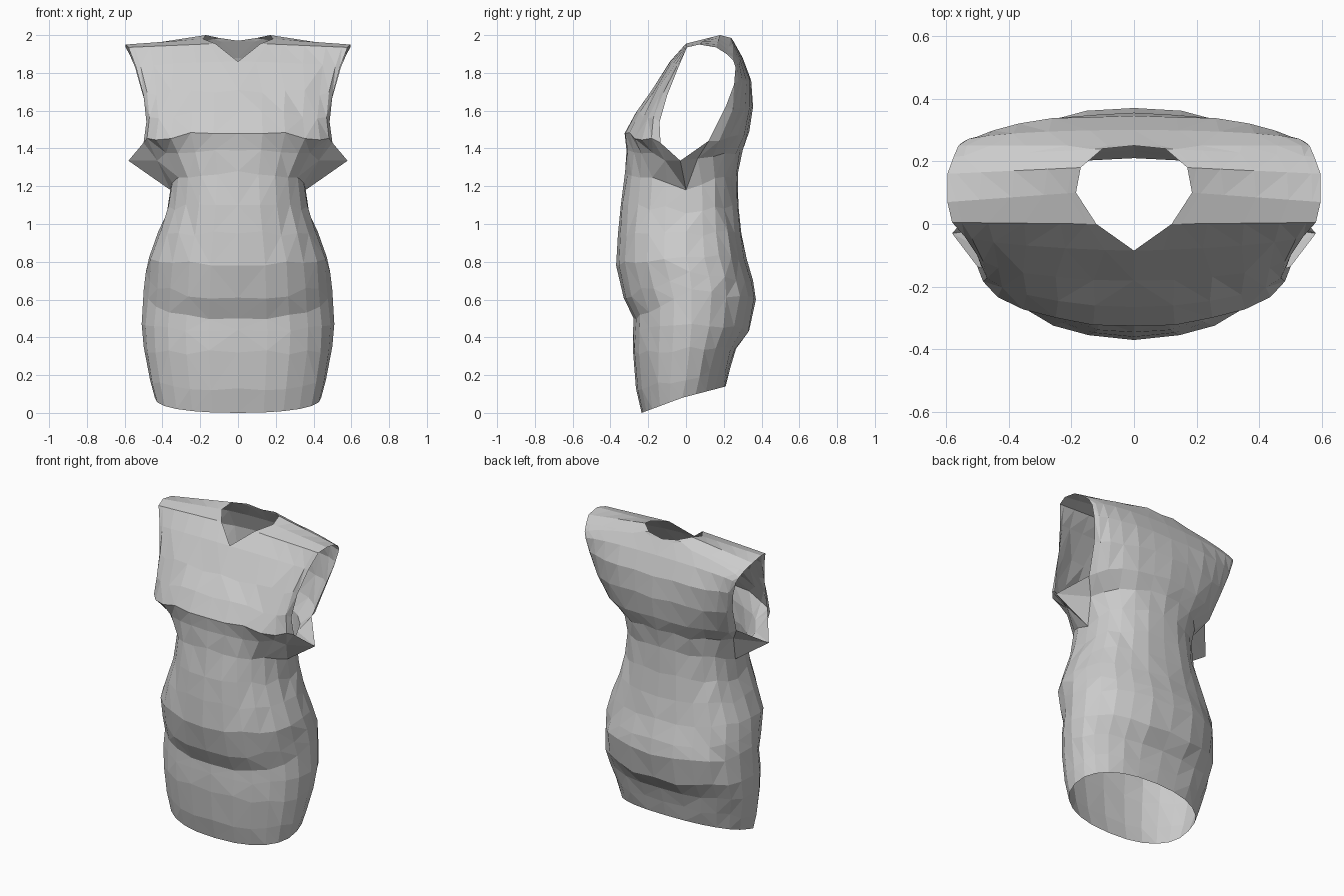
import bpy, bmesh, random
from math import sin, cos, pi

if "Cube" in bpy.data.objects:
    bpy.data.objects.remove(bpy.data.objects["Cube"])

M = 6  # columns per quarter of the garment
random.seed(4)


def arc(nx, xe, yc, ye, zc, ze, e=1.0):
    """Points from the centre (or neck edge) out to the side edge."""
    pts = []
    for i in range(M + 1):
        a = i / M * pi / 2
        s, w = sin(a) ** e, 1 - max(cos(a), 0) ** e
        if i == M:
            s = w = 1.0
        pts.append((nx + (xe - nx) * s, yc + (ye - yc) * w, zc + (ze - zc) * w))
    return pts


def underarm(xe, inner, yc, ys, zc, zs):
    """Body curve of half width 'inner' whose last column flares out to xe."""
    pts = arc(0, inner, yc, ys, zc, zs, 0.95)
    pts[M] = (xe, ys, zs)
    return pts


def sheet(bm, rows):
    """Skin a list of equal-length point rows."""
    vs = [[bm.verts.new(p) for p in r] for r in rows]
    for a, b in zip(vs, vs[1:]):
        for i in range(len(a) - 1):
            bm.faces.new((a[i], a[i + 1], b[i + 1], b[i]))


# Skirt and waist: half width, side y, front y, back y, front z, side z, back z
body = [
    (.44, -.02, -.235, .21, 0, .08, .14),
    (.465, 0, -.265, .235, .13, .18, .24),
    (.495, .02, -.28, .265, .32, .34, .34),
    (.505, .03, -.28, .335, .44, .48, .44),
    (.495, .03, -.277, .37, .50, .64, .60),
    (.485, .02, -.33, .355, .61, .75, .70),
    (.472, 0, -.37, .32, .78, .83, .82),
    (.42, 0, -.36, .293, .95, .95, .95),
    (.375, 0, -.345, .277, 1.10, 1.07, 1.10),
    (.355, 0, -.322, .275, 1.28, 1.19, 1.27),
]
halves = [(arc(0, xe, yf, ys, zf, zs, .87), arc(0, xe, yb, ys, zb, zs, .87))
          for xe, ys, yf, yb, zf, zs, zb in body]
front_edge = underarm(.58, .44, -.315, -.03, 1.39, 1.335)
back_edge = underarm(.58, .40, .30, -.03, 1.39, 1.335)
halves.append((front_edge, back_edge))

# Chest, shoulders and back: neck x, edge x, centre y, edge y, centre z, edge z, roundness
upper = [
    (0, .50, -.325, -.135, 1.48, 1.43, 1),
    (0, .485, -.265, -.14, 1.59, 1.54, 1),
    (0, .50, -.18, -.10, 1.71, 1.68, 1),
    (0, .54, -.085, -.04, 1.86, 1.83, 1.3),
    (.12, .58, 0, .005, 1.955, 1.935, 2),
    (.185, .595, .10, .07, 1.98, 1.95, 2),
    (.17, .595, .18, .16, 2.0, 1.935, 2),
    (.10, .575, .24, .215, 1.985, 1.90, 2),
    (0, .56, .25, .25, 1.97, 1.865, 1.4),
    (0, .545, .30, .262, 1.88, 1.83, 1),
    (0, .52, .345, .255, 1.76, 1.74, 1),
    (0, .485, .355, .21, 1.62, 1.62, 1),
    (0, .45, .335, .12, 1.49, 1.44, 1),
]

bm = bmesh.new()
sheet(bm, [f + b[-2::-1] for f, b in halves])
sheet(bm, [front_edge] + [arc(*r) for r in upper] + [back_edge])
bmesh.ops.remove_doubles(bm, verts=bm.verts, dist=0.0005)
bmesh.ops.recalc_face_normals(bm, faces=bm.faces)
# Make the outside face outward, judged on the front hem
hem = min(bm.faces, key=lambda f: f.calc_center_median().z)
if hem.normal.y > 0:
    bmesh.ops.reverse_faces(bm, faces=bm.faces)

# Slight crumple of the cloth, leaving hems, shoulders and centre line clean
for v in bm.verts:
    if not v.is_boundary and v.co.x > 0.01 and v.co.z < 1.8:
        v.co += v.normal * random.uniform(-.005, .005)
        v.co.z += random.uniform(-.015, .015)
bmesh.ops.triangulate(bm, faces=bm.faces)

mesh = bpy.data.meshes.new("sleeveless_dress")
bm.to_mesh(mesh)
bm.free()
dress = bpy.data.objects.new("sleeveless_dress", mesh)
bpy.context.collection.objects.link(dress)

# Left side
mirror = dress.modifiers.new("Mirror", 'MIRROR')
mirror.use_axis[0] = True
mirror.merge_threshold = 0.001
